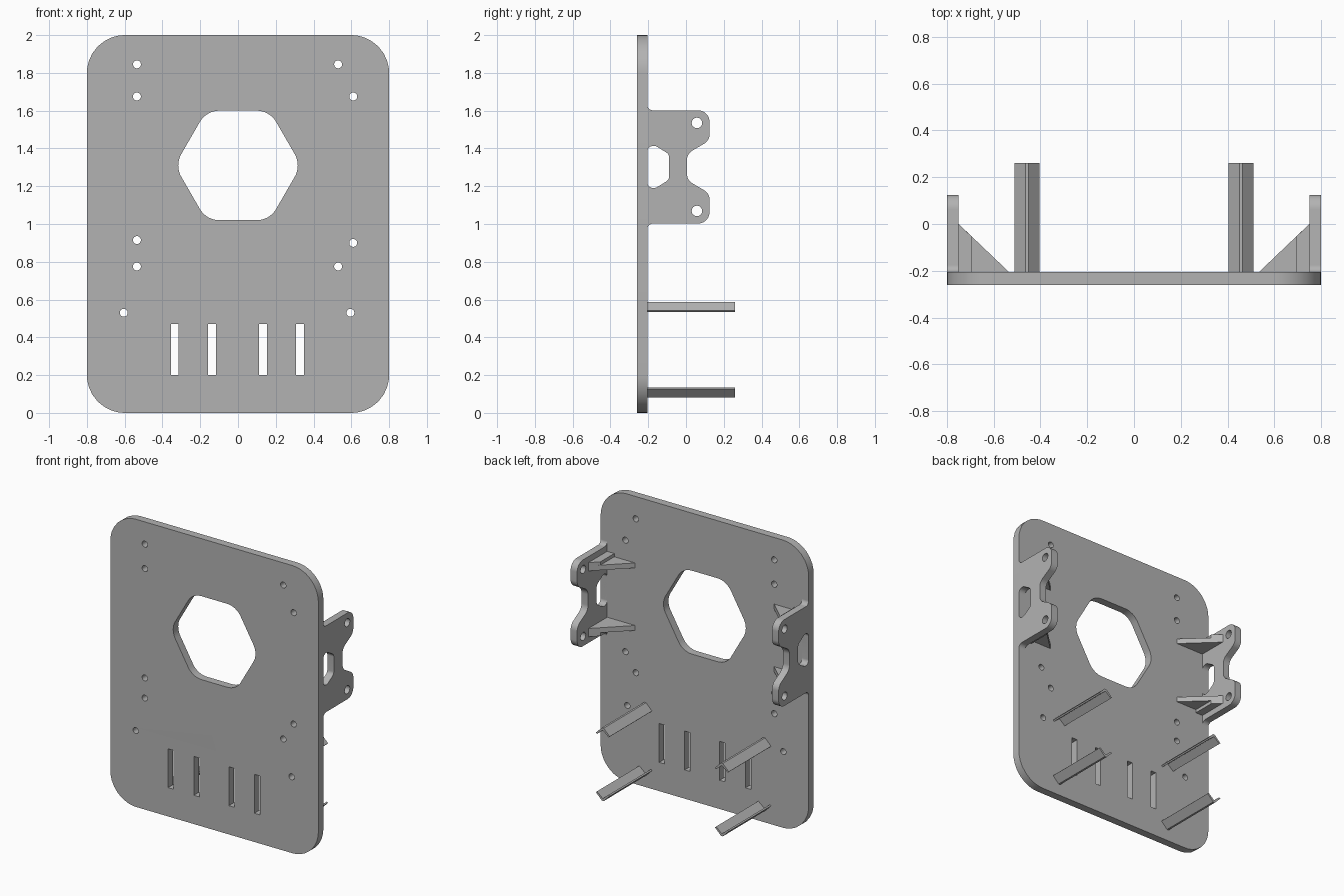
import bpy, bmesh, math
from mathutils import Vector

cube = bpy.data.objects.get("Cube")
if cube:
    bpy.data.objects.remove(cube, do_unlink=True)

grey = bpy.data.materials.new("matte_grey")
grey.use_nodes = True
colour = (0.45, 0.45, 0.45, 1)
grey.diffuse_color = colour
grey.node_tree.nodes["Principled BSDF"].inputs["Base Color"].default_value = colour

# Maps from profile space (u, v, depth) to model space
XZ = lambda u, v, w: (u, w, v)
YZ = lambda u, v, w: (w, u, v)
XY = lambda u, v, w: (u, v, w)


def rounded(corners, steps=8):
    """Closed outline from (u, v, radius) corners."""
    out = []
    for i, (u, v, r) in enumerate(corners):
        p = Vector((u, v))
        if r == 0:
            out.append(p)
            continue
        a = (Vector(corners[i - 1][:2]) - p).normalized()
        b = (Vector(corners[(i + 1) % len(corners)][:2]) - p).normalized()
        half = a.angle(b) / 2
        centre = p + (a + b).normalized() * (r / math.sin(half))
        start = p + a * (r / math.tan(half)) - centre
        end = p + b * (r / math.tan(half)) - centre
        for k in range(steps + 1):
            t = k / steps
            out.append(centre + start.lerp(end, t).normalized() * r)
    return out


def rect(u0, u1, v0, v1, r=0):
    return rounded([(u0, v0, r), (u1, v0, r), (u1, v1, r), (u0, v1, r)])


def circle(u, v, r, n=24):
    return [Vector((u + r * math.cos(math.tau * k / n), v + r * math.sin(math.tau * k / n)))
            for k in range(n)]


def prism(name, loops, frame, w0, w1):
    """Extrude an outline with holes between two depths."""
    curve = bpy.data.curves.new(name + "_profile", "CURVE")
    curve.dimensions = "2D"
    curve.fill_mode = "BOTH"
    curve.extrude = abs(w1 - w0) / 2
    for loop in loops:
        spline = curve.splines.new("POLY")
        spline.points.add(len(loop) - 1)
        for point, p in zip(spline.points, loop):
            point.co = (p.x, p.y, 0, 1)
        spline.use_cyclic_u = True
    helper = bpy.data.objects.new(name + "_profile", curve)
    bpy.context.collection.objects.link(helper)
    graph = bpy.context.evaluated_depsgraph_get()
    mesh = bpy.data.meshes.new_from_object(helper.evaluated_get(graph))
    bpy.data.objects.remove(helper, do_unlink=True)
    mesh.name = name
    bm = bmesh.new()
    bm.from_mesh(mesh)
    bmesh.ops.remove_doubles(bm, verts=bm.verts, dist=0.0002)
    for vert in bm.verts:
        vert.co = frame(vert.co.x, vert.co.y, vert.co.z + (w0 + w1) / 2)
    bmesh.ops.recalc_face_normals(bm, faces=bm.faces)
    bm.to_mesh(mesh)
    bm.free()
    mesh.materials.clear()
    mesh.materials.append(grey)
    mesh.shade_smooth()
    mesh.set_sharp_from_angle(angle=math.radians(28))
    obj = bpy.data.objects.new(name, mesh)
    bpy.context.collection.objects.link(obj)
    return obj


# Back plate with hexagonal opening, screw holes and slots
FRONT, BACK = -0.26, -0.205
hexagon = [(0.335 * math.cos(k * math.pi / 3), 1.31 + 0.335 * math.sin(k * math.pi / 3), 0.12)
           for k in range(6)]
plate = [rect(-0.8, 0.8, 0, 2, 0.2), rounded(hexagon)]
for x, z in [(-0.535, 1.845), (0.53, 1.845), (-0.535, 1.675), (0.61, 1.675),
             (-0.535, 0.915), (0.61, 0.9), (-0.535, 0.775), (0.53, 0.775),
             (-0.605, 0.53), (0.595, 0.53)]:
    plate.append(circle(x, z, 0.021))
for x in (-0.335, -0.137, 0.133, 0.329):
    plate.append(rect(x - 0.021, x + 0.021, 0.2, 0.47))
prism("base_plate", plate, XZ, FRONT, BACK)

# Side bracket outline, mirrored about its middle height
MID = 1.302


def mirrored(upper):
    return rounded(upper + [(u, 2 * MID - v, r) for u, v, r in reversed(upper)])


ear = mirrored([(-0.215, 1.632, 0), (BACK, 1.632, 0), (BACK, 1.602, 0.029),
                (0.125, 1.602, 0.062), (0.125, 1.442, 0.06), (0.005, 1.372, 0.06)])
window = mirrored([(-0.205, 1.413, 0.03), (-0.16, 1.413, 0.03), (-0.09, 1.37, 0.03)])
ear_holes = [circle(0.058, MID + s * 0.233, 0.028) for s in (-1, 1)]

for side, label in ((1, "left"), (-1, "right")):
    prism(label + "_bracket", [ear, window] + ear_holes, YZ, side * 0.75, side * 0.8)
    for s, level in ((1, "upper"), (-1, "lower")):
        # Triangular gusset with a thicker root block beside the bracket
        web = rounded([(side * 0.75, BACK, 0), (side * 0.535, BACK, 0), (side * 0.75, 0, 0)])
        prism(f"{label}_{level}_gusset", [web], XY, MID + s * 0.2, MID + s * 0.235)
        root = rounded([(side * 0.75, BACK, 0), (side * 0.695, BACK, 0),
                        (side * 0.695, -0.053, 0), (side * 0.75, 0, 0)])
        prism(f"{label}_{level}_gusset_root", [root], XY, MID + s * 0.2, MID + s * 0.258)

# Angle-section posts: the upper pair point up, the lower pair point down
W, T, FLAT = 0.053, 0.008, 0.007
half_angle = [(FLAT, 0), (W, FLAT - W), (W - T, FLAT - W - T), (0, -2 * T)]
for side, label in ((1, "left"), (-1, "right")):
    for s, level, apex in ((1, "upper", 0.588), (-1, "lower", 0.081)):
        shape = half_angle + [(-u, v) for u, v in reversed(half_angle[:-1])]
        outline = [Vector((side * 0.458 + u, apex + s * v)) for u, v in shape]
        prism(f"{label}_{level}_post", [outline], XZ, BACK - 0.005, 0.26)
